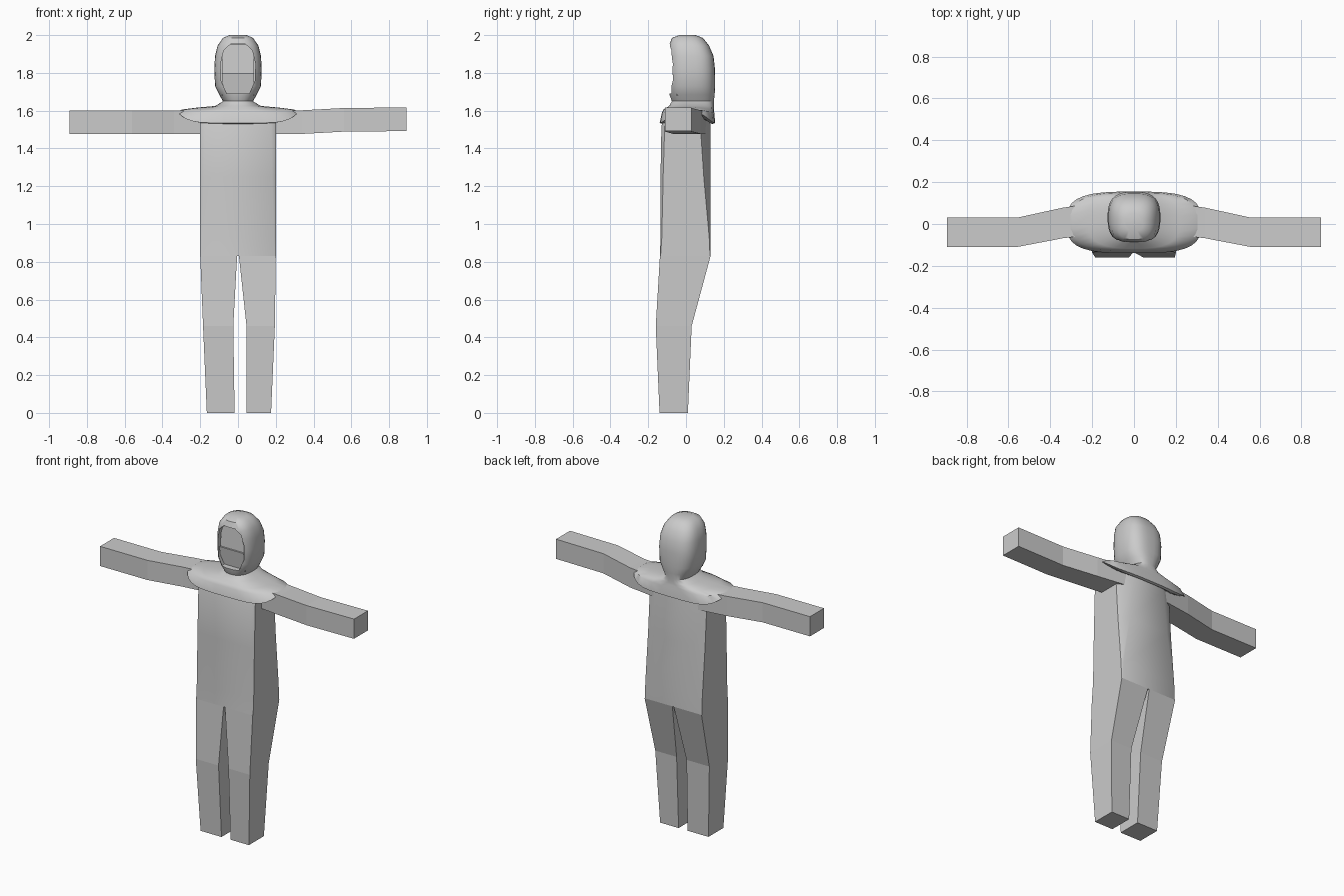
import bpy, bmesh, math

if "Cube" in bpy.data.objects:
    bpy.data.objects.remove(bpy.data.objects["Cube"])


def loft(name, rings, smooth=None):
    """Skin a closed solid through a list of equal-length point rings."""
    bm = bmesh.new()
    loops = [[bm.verts.new(p) for p in r] for r in rings]
    n = len(rings[0])
    for a, b in zip(loops, loops[1:]):
        for i in range(n):
            j = (i + 1) % n
            bm.faces.new((a[i], a[j], b[j], b[i]))
    bm.faces.new(loops[0])
    bm.faces.new(loops[-1])
    bmesh.ops.recalc_face_normals(bm, faces=bm.faces)
    me = bpy.data.meshes.new(name)
    bm.to_mesh(me)
    bm.free()
    ob = bpy.data.objects.new(name, me)
    bpy.context.collection.objects.link(ob)
    if smooth:
        shade(ob, smooth)
    return ob


def shade(ob, angle):
    bpy.ops.object.select_all(action='DESELECT')
    bpy.context.view_layer.objects.active = ob
    ob.select_set(True)
    bpy.ops.object.shade_smooth_by_angle(angle=math.radians(angle))


def rect(x0, x1, y0, y1, z):
    return [(x0, y0, z), (x1, y0, z), (x1, y1, z), (x0, y1, z)]


def oval(hx, y0, y1, z, power, side_lift=0.0, n=32):
    """Superellipse ring; side_lift raises the points towards +-x."""
    pts = []
    for i in range(n):
        t = 2 * math.pi * (i + 0.5) / n
        c, s = math.cos(t), math.sin(t)
        x = hx * math.copysign(abs(c) ** (2 / power), c)
        y = (y0 + y1) / 2 + (y1 - y0) / 2 * math.copysign(abs(s) ** (2 / power), s)
        pts.append((x, y, z + side_lift * abs(c) ** 4))
    return pts


def torso_ring(z, front, back, cf, cb):
    """Octagon with separate front and back corner chamfers."""
    half = [(0.2 - cf, front), (0.2, front + cf * 0.7),
            (0.2, back - cb * 0.6), (0.2 - cb, back)]
    return [(x, y, z) for x, y in half] + [(-x, y, z) for x, y in reversed(half)]


# Torso
loft("torso", [
    torso_ring(0.83, -0.138, 0.13, 0.005, 0.005),
    torso_ring(0.93, -0.135, 0.13, 0.01, 0.012),
    torso_ring(1.25, -0.135, 0.13, 0.02, 0.06),
    torso_ring(1.52, -0.13, 0.13, 0.025, 0.09),
    torso_ring(1.60, -0.10, 0.12, 0.025, 0.09)], 40)

# Legs: rings from hip to foot
depth = [(-0.138, 0.13, 0.83), (-0.16, 0.03, 0.46), (-0.14, 0.01, 0.0)]
widths = {"left_leg": [(-0.2, -0.005), (-0.185, -0.025), (-0.165, -0.018)],
          "right_leg": [(0.005, 0.2), (0.045, 0.195), (0.045, 0.175)]}
for name, xs in widths.items():
    loft(name, [rect(*x, *d) for x, d in zip(xs, depth)])

# Arms: square sleeves bending forward from the shoulder
for name, side, lift in (("left_arm", -1, 0.0), ("right_arm", 1, 0.015)):
    rings = []
    for x, y0, y1, k in ((0.15, -0.045, 0.105, 0), (0.34, -0.068, 0.078, 0),
                         (0.56, -0.11, 0.03, 0.8), (0.893, -0.11, 0.03, 1)):
        z0, z1 = 1.477 + lift * k, 1.602 + lift * k
        rings.append([(side * x, y0, z0), (side * x, y1, z0),
                      (side * x, y1, z1), (side * x, y0, z1)])
    loft(name, rings)

# Hood and shoulder cape in one skin, crown down to the tucked-under hem
hood = loft("hood", [
    oval(0.045, -0.035, 0.05, 2.0, 2.4),
    oval(0.08, -0.075, 0.09, 1.985, 2.6),
    oval(0.108, -0.09, 0.122, 1.945, 2.8),
    oval(0.122, -0.092, 0.146, 1.89, 2.8),
    oval(0.126, -0.092, 0.154, 1.82, 2.8),
    oval(0.122, -0.092, 0.155, 1.73, 2.7),
    oval(0.10, -0.088, 0.152, 1.685, 2.6),
    oval(0.08, -0.075, 0.148, 1.65, 2.5),
    oval(0.12, -0.09, 0.148, 1.625, 2.5),
    oval(0.22, -0.118, 0.148, 1.608, 2.8, 0.008),
    oval(0.295, -0.128, 0.15, 1.59, 3.2, 0.017),
    oval(0.322, -0.14, 0.155, 1.535, 3.2, 0.06),
    oval(0.29, -0.125, 0.14, 1.53, 3.2, 0.06),
    oval(0.17, -0.09, 0.10, 1.56, 3.0)])

# Face opening cut into the hood
half = [(0.06, 1.69), (0.09, 1.76), (0.092, 1.85), (0.075, 1.92), (0.04, 1.952)]
outline = half + [(-x, z) for x, z in reversed(half)]
cutter = loft("face_cutter", [[(x, y, z) for x, z in outline] for y in (-0.2, -0.035)])
cut = hood.modifiers.new("face_opening", 'BOOLEAN')
cut.operation, cut.solver, cut.object = 'DIFFERENCE', 'EXACT', cutter
bpy.context.view_layer.objects.active = hood
bpy.ops.object.modifier_apply(modifier=cut.name)
bpy.data.objects.remove(cutter)
shade(hood, 45)

# Face: creased block set back in the opening
loft("face", [rect(-0.085, 0.085, y, 0.0, z) for y, z in
              ((-0.05, 1.68), (-0.065, 1.80), (-0.055, 1.80), (-0.045, 1.95))])
